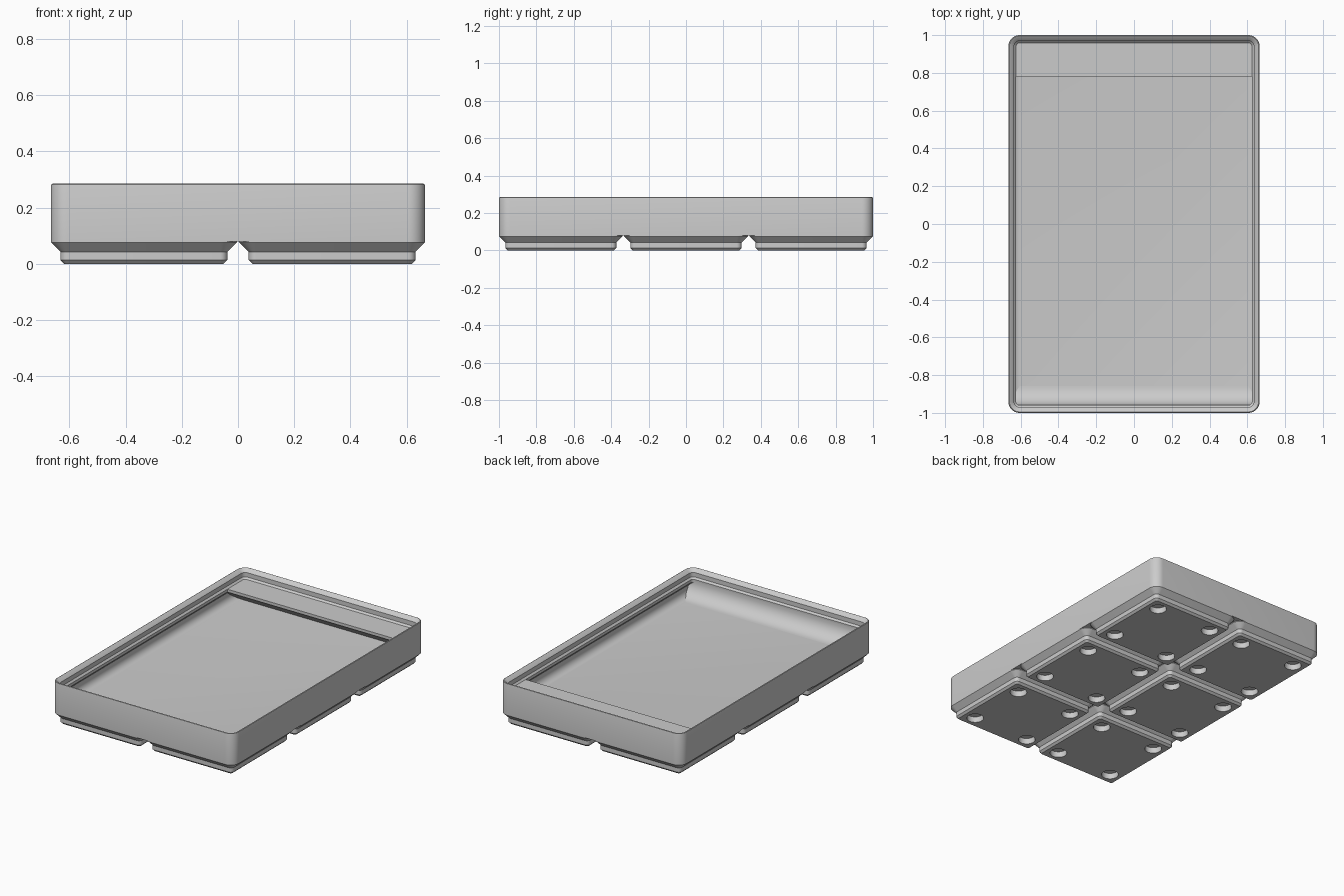
import bpy, bmesh, math
from mathutils import Vector

MM = 2 / 125.5          # one millimetre in model units
PITCH = 42 * MM         # grid cell size
SEG = 10                # segments per rounded corner

if "Cube" in bpy.data.objects:
    bpy.data.objects.remove(bpy.data.objects["Cube"], do_unlink=True)

grey = bpy.data.materials.new("light_grey")
grey.use_nodes = True
grey.diffuse_color = (0.6, 0.6, 0.6, 1)
grey.node_tree.nodes["Principled BSDF"].inputs["Base Color"].default_value = grey.diffuse_color


def make_object(name, bm):
    bmesh.ops.recalc_face_normals(bm, faces=bm.faces)
    mesh = bpy.data.meshes.new(name)
    bm.to_mesh(mesh)
    bm.free()
    mesh.materials.append(grey)
    obj = bpy.data.objects.new(name, mesh)
    bpy.context.collection.objects.link(obj)
    return obj


def smooth(obj):
    bpy.ops.object.select_all(action='DESELECT')
    obj.select_set(True)
    bpy.context.view_layer.objects.active = obj
    bpy.ops.object.shade_smooth_by_angle(angle=math.radians(30))


def rounded_loft(name, width, depth, profile):
    """Stack rounded rectangles; profile holds (inset, height) in mm."""
    bm = bmesh.new()
    rings = []
    for inset, z in profile:
        r = max(3.75 - inset, 0.05)
        cx, cy = width / 2 - inset - r, depth / 2 - inset - r
        ring = []
        for q, (sx, sy) in enumerate([(1, 1), (-1, 1), (-1, -1), (1, -1)]):
            for i in range(SEG + 1):
                a = math.pi / 2 * (q + i / SEG)
                co = Vector((sx * cx + r * math.cos(a), sy * cy + r * math.sin(a), z))
                ring.append(bm.verts.new(co * MM))
        rings.append(ring)
    n = len(rings[0])
    for a, b in zip(rings, rings[1:]):
        for i in range(n):
            j = (i + 1) % n
            bm.faces.new((a[i], a[j], b[j], b[i]))
    bm.faces.new(rings[0])
    bm.faces.new(rings[-1])
    return make_object(name, bm)


def cross_prism(name, half_width, outline):
    """Extrude a (y, z) outline across x."""
    bm = bmesh.new()
    face = bm.faces.new([bm.verts.new((-half_width, y, z)) for y, z in outline])
    moved = bmesh.ops.extrude_face_region(bm, geom=[face])["geom"]
    verts = [v for v in moved if isinstance(v, bmesh.types.BMVert)]
    bmesh.ops.translate(bm, verts=verts, vec=(2 * half_width, 0, 0))
    return make_object(name, bm)


# Tray: outer wall, stacking lip, undercut, filleted floor
shell = [(0, 5), (0, 17.4), (0.1, 17.75), (0.35, 17.88), (0.65, 17.75),
         (1.9, 16.5), (1.9, 14.7), (2.6, 14), (2.6, 12.8), (0.95, 11.15)]
for i in range(9):
    a = math.pi / 2 * i / 8
    shell.append((3.75 - 2.8 * math.cos(a), 9.8 - 2.8 * math.sin(a)))
smooth(rounded_loft("tray_body", 83.5, 125.5, shell))

# Curved scoop along the front wall
floor = 7 * MM
lip_y = -1 + 2.6 * MM
r = 0.1
scoop = [(-0.97, 0.1), (-0.97, floor + r)]
for i in range(13):
    a = math.pi / 2 * i / 12
    scoop.append((lip_y + r - r * math.cos(a), floor + r - r * math.sin(a)))
scoop.append((lip_y + r, 0.1))
smooth(cross_prism("front_scoop", 0.649, scoop))

# Label shelf along the back wall with sloped support
top = 14 * MM
cross_prism("back_label_shelf", 0.649,
            [(0.97, top), (0.78, top), (0.78, top - 0.019), (0.907, floor), (0.97, floor - 0.01)])

# Foot with four round magnet pockets
foot = rounded_loft("foot", 41.5, 41.5, [(2.95, 0), (2.15, 0.8), (2.15, 2.6), (0, 4.75), (0, 5)])
bm = bmesh.new()
for sx in (-1, 1):
    for sy in (-1, 1):
        made = bmesh.ops.create_cone(bm, cap_ends=True, segments=32, radius1=3.25 * MM,
                                     radius2=3.25 * MM, depth=4.8 * MM)
        bmesh.ops.translate(bm, verts=made["verts"], vec=(sx * 13 * MM, sy * 13 * MM, 0))
cutter = make_object("pocket_cutter", bm)
cutter.hide_render = True
cut = foot.modifiers.new("pockets", 'BOOLEAN')
cut.object = cutter
cut.operation = 'DIFFERENCE'
cut.solver = 'EXACT'
bpy.context.view_layer.objects.active = foot
bpy.ops.object.modifier_apply(modifier=cut.name)
bpy.data.objects.remove(cutter, do_unlink=True)
smooth(foot)

# Repeat the foot over the two by three grid
for ix in range(2):
    for iy in range(3):
        obj = foot if ix == iy == 0 else foot.copy()
        if obj is not foot:
            bpy.context.collection.objects.link(obj)
        obj.name = f"foot_{ix + 1}_{iy + 1}"
        obj.location = ((ix - 0.5) * PITCH, (iy - 1) * PITCH, 0)
